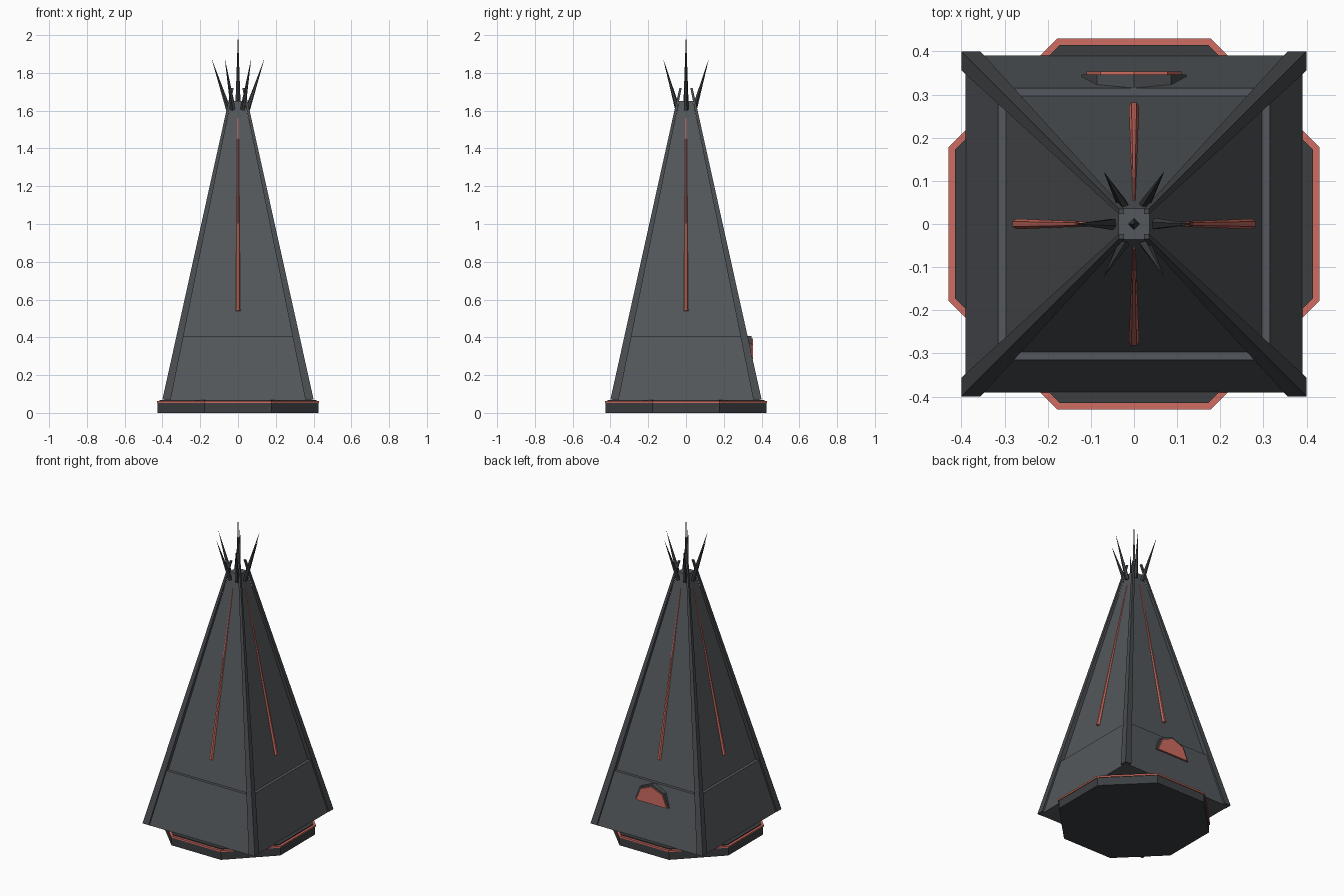
import bpy, bmesh, math
from mathutils import Vector

if "Cube" in bpy.data.objects:
    bpy.data.objects.remove(bpy.data.objects["Cube"])


def material(name, rgb):
    m = bpy.data.materials.new(name)
    m.diffuse_color = (*rgb, 1)
    m.use_nodes = True
    m.node_tree.nodes["Principled BSDF"].inputs["Base Color"].default_value = m.diffuse_color
    return m


SLATE = material("slate_panel", (0.088, 0.097, 0.106))
BEAM = material("beam_grey", (0.066, 0.072, 0.078))
DARK = material("dark_metal", (0.045, 0.049, 0.053))
RED = material("glow_red", (0.62, 0.15, 0.115))


def loft(name, rings, mat):
    """Solid skinned through rings holding equal numbers of points."""
    bm = bmesh.new()
    loops = [[bm.verts.new(p) for p in ring] for ring in rings]
    n = len(loops[0])
    for a, b in zip(loops, loops[1:]):
        for i in range(n):
            j = (i + 1) % n
            bm.faces.new((a[i], a[j], b[j], b[i]))
    bm.faces.new(loops[0][::-1])
    bm.faces.new(loops[-1])
    bmesh.ops.recalc_face_normals(bm, faces=bm.faces)
    me = bpy.data.meshes.new(name)
    bm.to_mesh(me)
    bm.free()
    me.materials.append(mat)
    ob = bpy.data.objects.new(name, me)
    bpy.context.collection.objects.link(ob)
    return ob


def square(h, z, cx=0, cy=0):
    return [(cx + sx * h, cy + sy * h, z)
            for sx, sy in ((-1, -1), (1, -1), (1, 1), (-1, 1))]


def octagon(apothem, z):
    r = apothem / math.cos(math.pi / 8)
    return [(r * math.cos(math.pi / 8 + i * math.pi / 4),
             r * math.sin(math.pi / 8 + i * math.pi / 4), z) for i in range(8)]


def spike(name, start, end, r0, r1, sides, mat):
    """Tapered rod between two points."""
    a, b = Vector(start), Vector(end)
    q = (b - a).to_track_quat('Z', 'Y')
    ring = lambda c, r: [c + q @ Vector((r * math.cos(2 * math.pi * i / sides),
                                         r * math.sin(2 * math.pi * i / sides), 0))
                         for i in range(sides)]
    return loft(name, [ring(a, r0), ring(b, r1)], mat)


# octagonal plinth with glowing rim
loft("plinth", [octagon(0.425, 0), octagon(0.425, 0.053)], DARK)
loft("plinth_rim", [octagon(0.43, 0.052), octagon(0.43, 0.062)], RED)
loft("plinth_top", [octagon(0.415, 0.055), octagon(0.415, 0.068)], DARK)

# lower skirt and slimmer upper tower, leaving a ledge between
loft("lower_skirt", [square(0.39, 0.066), square(0.315, 0.408)], SLATE)
loft("upper_tower", [square(0.298, 0.40), square(0.036, 1.65)], SLATE)

# corner beams
for sx in (-1, 1):
    for sy in (-1, 1):
        loft("corner_beam", [square(0.022, 0.072, sx * 0.378, sy * 0.378),
                             square(0.006, 1.72, sx * 0.029, sy * 0.029)], BEAM)

# glowing seam down each side
for k in range(4):
    c, s = round(math.cos(k * math.pi / 2)), round(math.sin(k * math.pi / 2))
    spike("light_seam", (c * 0.272, s * 0.272, 0.54),
          (c * 0.055, s * 0.055, 1.56), 0.012, 0.003, 6, RED)

# crown of spikes
spike("centre_spike", (0, 0, 1.6), (0, 0, 2.0), 0.015, 0.0005, 4, DARK)
for k in range(6):
    c, s = math.cos(k * math.pi / 3), math.sin(k * math.pi / 3)
    spike("crown_spike", (c * 0.05, s * 0.05, 1.605),
          (c * 0.138, s * 0.138, 1.87), 0.014, 0.0005, 5, DARK)


# half-octagon hatch on the back
def half_octagon(r, y):
    return [(r * math.cos(i * math.pi / 4), y, 0.285 + r * math.sin(i * math.pi / 4))
            for i in range(5)]


loft("hatch_hood", [half_octagon(0.122, 0.29), half_octagon(0.122, 0.347)], BEAM)
loft("hatch_window", [half_octagon(0.11, 0.34), half_octagon(0.11, 0.354)], RED)
